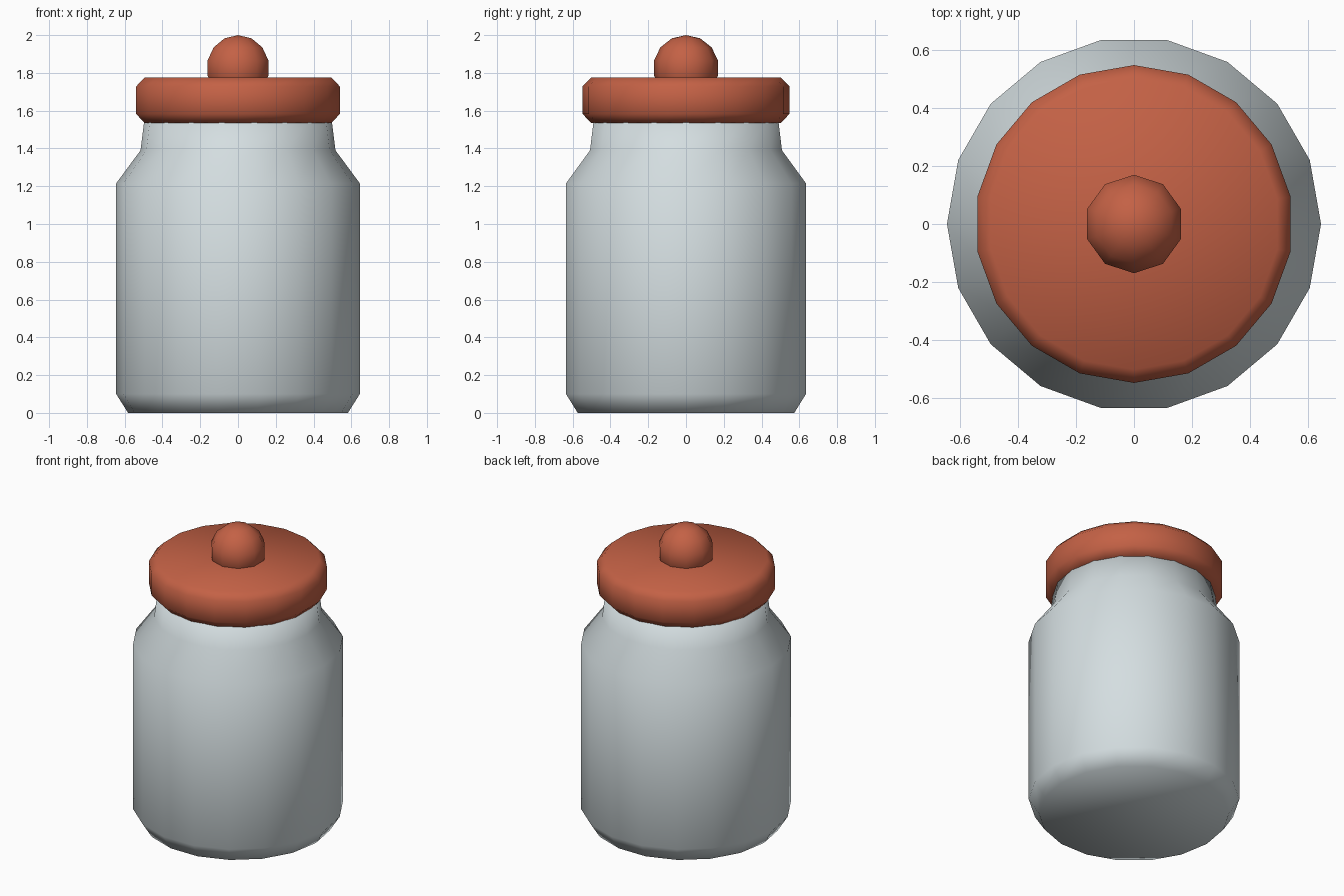
import bpy
import bmesh
from math import sin, cos, pi, radians

if "Cube" in bpy.data.objects:
    bpy.data.objects.remove(bpy.data.objects["Cube"])


def material(name, rgb):
    mat = bpy.data.materials.new(name)
    mat.diffuse_color = (*rgb, 1.0)
    mat.use_nodes = True
    mat.node_tree.nodes["Principled BSDF"].inputs["Base Color"].default_value = mat.diffuse_color
    return mat


def lathe(name, profile, sides, start, mat):
    """Turn a bottom-to-top (radius, z) profile round z, closing both ends."""
    bm = bmesh.new()
    rings = []
    for r, z in profile:
        if r < 1e-5:
            rings.append([bm.verts.new((0, 0, z))])
        else:
            rings.append([bm.verts.new((r * cos(start + 2 * pi * i / sides),
                                        r * sin(start + 2 * pi * i / sides), z))
                          for i in range(sides)])
    for low, high in zip(rings, rings[1:]):
        for i in range(sides):
            j = (i + 1) % sides
            if len(low) == 1:
                bm.faces.new((low[0], high[j], high[i]))
            elif len(high) == 1:
                bm.faces.new((low[i], low[j], high[0]))
            else:
                bm.faces.new((low[i], low[j], high[j], high[i]))
    if len(rings[0]) > 1:
        bm.faces.new(rings[0][::-1])
    if len(rings[-1]) > 1:
        bm.faces.new(rings[-1])
    for f in bm.faces:
        f.smooth = True
    mesh = bpy.data.meshes.new(name)
    bm.to_mesh(mesh)
    bm.free()
    mesh.materials.append(mat)
    obj = bpy.data.objects.new(name, mesh)
    bpy.context.collection.objects.link(obj)
    return obj


glaze = material("pale_glaze", (0.66, 0.73, 0.75))
clay = material("red_clay", (0.55, 0.12, 0.06))

# Jar body: chamfered foot, straight wall, shoulder and neck running into the lid
lathe("jar_body", [(0.582, 0), (0.645, 0.1), (0.645, 1.215),
                   (0.516, 1.39), (0.495, 1.56)], 18, 0, glaze)

# Lid: chamfered disc, turned so a corner faces the front
lathe("lid", [(0.502, 1.535), (0.548, 1.583), (0.548, 1.728),
              (0.502, 1.775)], 18, radians(90), clay)

# Knob: seven-ring ball partly sunk in the lid
R, RINGS = 0.174, 7
ball = [(R * sin(pi * k / RINGS), 2.0 - R - R * cos(pi * k / RINGS))
        for k in range(RINGS + 1)]
lathe("knob", ball, 10, radians(90), clay)
